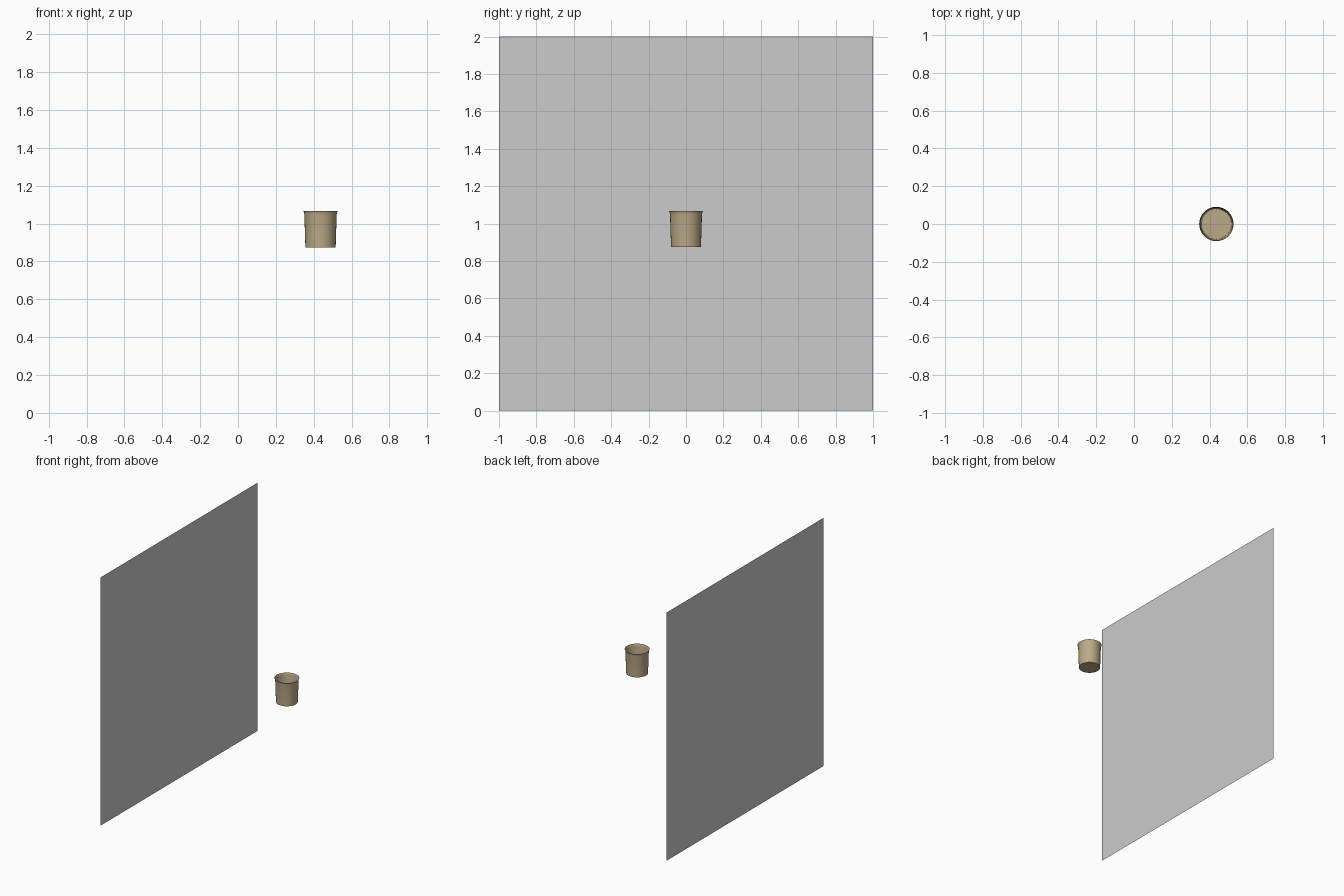
import bpy, bmesh, math

if "Cube" in bpy.data.objects:
    bpy.data.objects.remove(bpy.data.objects["Cube"])

SIDES = 32
CUP_X = 0.436


def mesh_object(name, bm):
    mesh = bpy.data.meshes.new(name)
    bm.to_mesh(mesh)
    bm.free()
    obj = bpy.data.objects.new(name, mesh)
    bpy.context.collection.objects.link(obj)
    return obj


# Backdrop panel: one upright sheet facing +x
bm = bmesh.new()
bm.faces.new([bm.verts.new((-0.527, y, z))
              for y, z in ((-1, 0), (1, 0), (1, 2), (-1, 2))])
mesh_object("wall_panel", bm)

# Cup: thin-walled open vessel, slightly tapered with a flared lip
profile = [(0.080, 0.875), (0.0855, 1.05), (0.087, 1.058), (0.091, 1.068)]
bm = bmesh.new()
rings = [[bm.verts.new((r * math.cos(2 * math.pi * i / SIDES),
                        r * math.sin(2 * math.pi * i / SIDES), z))
          for i in range(SIDES)] for r, z in profile]
for low, high in zip(rings, rings[1:]):
    for i in range(SIDES):
        j = (i + 1) % SIDES
        bm.faces.new((low[i], low[j], high[j], high[i]))
bm.faces.new(rings[0][::-1])
cup = mesh_object("cup", bm)
cup.location.x = CUP_X

# Tan cup colour
mat = bpy.data.materials.new("tan")
mat.diffuse_color = (0.50, 0.40, 0.25, 1)
mat.use_nodes = True
mat.node_tree.nodes["Principled BSDF"].inputs["Base Color"].default_value = mat.diffuse_color
cup.data.materials.append(mat)

# Smooth sides, sharp base edge
bpy.context.view_layer.objects.active = cup
cup.select_set(True)
bpy.ops.object.shade_smooth_by_angle(angle=math.radians(40))
